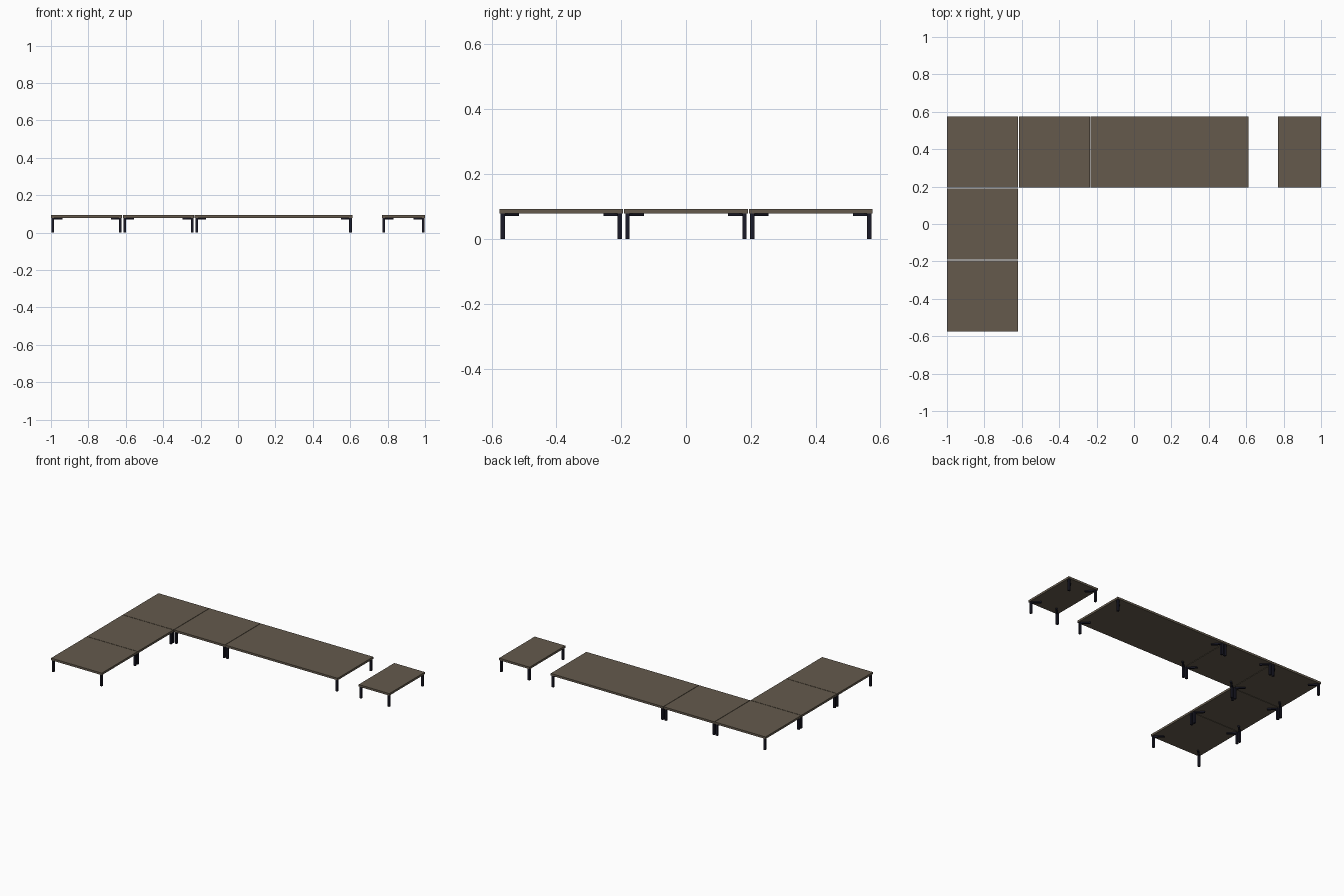
import bpy, bmesh, math
from mathutils import Matrix, Vector

if "Cube" in bpy.data.objects:
    bpy.data.objects.remove(bpy.data.objects["Cube"])

def material(name, rgb):
    m = bpy.data.materials.new(name)
    m.diffuse_color = (*rgb, 1)
    m.use_nodes = True
    m.node_tree.nodes["Principled BSDF"].inputs["Base Color"].default_value = m.diffuse_color
    return m

WOOD = material("brown wood", (0.128, 0.102, 0.073))
METAL = material("dark metal", (0.010, 0.010, 0.020))

TOP, UNDER = 0.093, 0.079      # slab top and underside heights
INSET, LEG = 0.0105, 0.0135    # leg centre inset from slab edge, leg thickness
REACH = 0.046                  # bracket reach along x and y

def add_box(bm, lo, hi, turn=0.0):
    """Box between two corners, optionally turned about its own vertical axis."""
    lo, hi = Vector(lo), Vector(hi)
    mat = (Matrix.Translation((lo + hi) / 2) @ Matrix.Rotation(turn, 4, 'Z')
           @ Matrix.Diagonal((*(hi - lo), 1)))
    bmesh.ops.create_cube(bm, size=1, matrix=mat)

def finish(bm, name, mat):
    me = bpy.data.meshes.new(name)
    bm.to_mesh(me)
    bm.free()
    me.materials.append(mat)
    bpy.context.collection.objects.link(bpy.data.objects.new(name, me))

def table(name, x0, x1, y0, y1):
    # slab
    bm = bmesh.new()
    add_box(bm, (x0, y0, UNDER), (x1, y1, TOP))
    finish(bm, name + "_top", WOOD)
    # four corner legs, each with a diagonal bracket under the slab
    bm = bmesh.new()
    for x, sx in ((x0, 1), (x1, -1)):
        for y, sy in ((y0, 1), (y1, -1)):
            cx, cy, h = x + sx * INSET, y + sy * INSET, LEG / 2
            add_box(bm, (cx - h, cy - h, 0), (cx + h, cy + h, UNDER))
            mx, my = cx + sx * REACH / 2, cy + sy * REACH / 2
            half = REACH / math.sqrt(2)
            add_box(bm, (mx - half, my - 0.006, 0.0705),
                    (mx + half, my + 0.006, UNDER - 0.0003),
                    math.atan2(sy, sx))
    finish(bm, name + "_legs", METAL)

# left column, front to back
table("front_table", -1.0, -0.619, -0.576, -0.194)
table("middle_table", -1.0, -0.619, -0.191, 0.191)
table("corner_table", -1.0, -0.619, 0.194, 0.576)
# back row
table("back_table", -0.616, -0.235, 0.194, 0.576)
table("long_table", -0.232, 0.612, 0.194, 0.576)
# separate small table
table("small_table", 0.770, 1.0, 0.194, 0.576)
